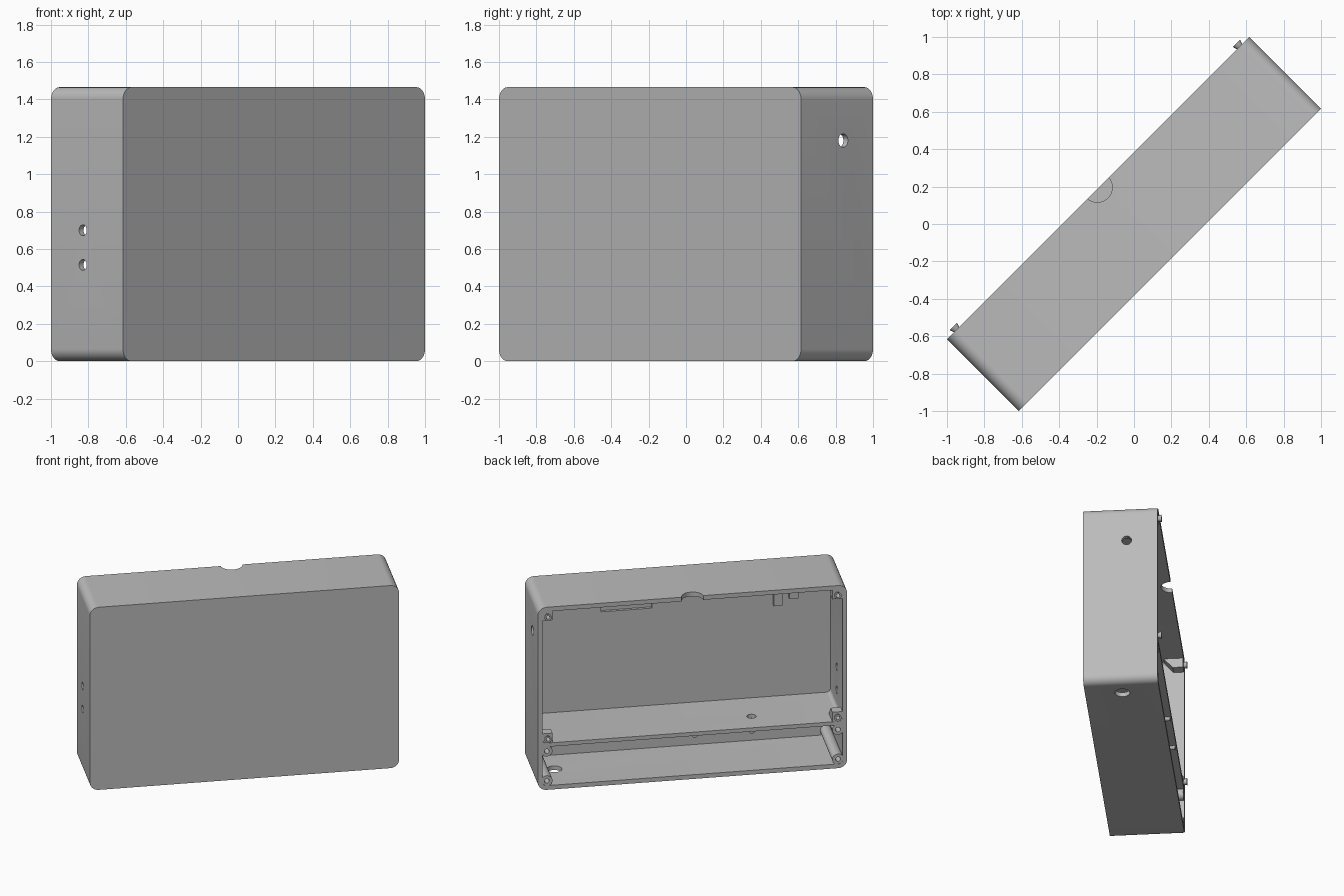
import bpy, bmesh, math
from mathutils import Matrix, Vector

cube = bpy.data.objects.get("Cube")
if cube:
    bpy.data.objects.remove(cube)

TURN = math.radians(45)          # the whole case stands diagonally
L, D, H = 1.142, 0.272, 1.465    # half length, half depth, height
WALL = 0.034
SHELF_LOW, SHELF_TOP = 0.345, 0.375

grey = bpy.data.materials.new("grey plastic")
grey.use_nodes = True
GREY = (0.5, 0.5, 0.5, 1)
grey.diffuse_color = GREY
grey.node_tree.nodes["Principled BSDF"].inputs["Base Color"].default_value = GREY


def make(name, bm):
    bmesh.ops.recalc_face_normals(bm, faces=bm.faces)
    mesh = bpy.data.meshes.new(name)
    bm.to_mesh(mesh)
    bm.free()
    mesh.materials.append(grey)
    ob = bpy.data.objects.new(name, mesh)
    ob.rotation_euler.z = TURN
    bpy.context.collection.objects.link(ob)
    return ob


def extrude(name, points, offset):
    """Prism from a flat outline."""
    bm = bmesh.new()
    face = bm.faces.new([bm.verts.new(p) for p in points])
    new = bmesh.ops.extrude_face_region(bm, geom=[face])["geom"]
    moved = [g for g in new if isinstance(g, bmesh.types.BMVert)]
    bmesh.ops.translate(bm, verts=moved, vec=Vector(offset))
    return make(name, bm)


def rounded_prism(name, half, z0, z1, y0, y1, r, steps=8):
    """Rounded rectangle seen from the front, running back in depth."""
    pts = []
    corners = ((half - r, z1 - r), (r - half, z1 - r), (r - half, z0 + r), (half - r, z0 + r))
    for i, (cx, cz) in enumerate(corners):
        for k in range(steps + 1):
            a = math.pi / 2 * (i + k / steps)
            pts.append((cx + r * math.cos(a), y0, cz + r * math.sin(a)))
    return extrude(name, pts, (0, y1 - y0, 0))


def box(name, x0, x1, y0, y1, z0, z1):
    return extrude(name, [(x0, y0, z0), (x1, y0, z0), (x1, y1, z0), (x0, y1, z0)], (0, 0, z1 - z0))


def rod(name, centre, r, length, axis, r2=None):
    bm = bmesh.new()
    turn = {"x": Matrix.Rotation(math.pi / 2, 4, "Y"),
            "y": Matrix.Rotation(-math.pi / 2, 4, "X"), "z": Matrix()}[axis]
    bmesh.ops.create_cone(bm, cap_ends=True, segments=32, radius1=r, radius2=r2 or r,
                          depth=length, matrix=Matrix.Translation(centre) @ turn)
    return make(name, bm)


def boolean(target, others, operation):
    """Join or cut a list of parts, then drop them."""
    bpy.context.view_layer.objects.active = target
    for ob in others:
        ob.hide_render = True
        mod = target.modifiers.new("shape", "BOOLEAN")
        mod.operation, mod.object, mod.solver = operation, ob, "EXACT"
        bpy.ops.object.modifier_apply(modifier=mod.name)
        bpy.data.objects.remove(ob)


# Shell with an upper and a lower compartment, open at the back
case = rounded_prism("case_shell", L, 0, H, -D, D, 0.065)
inner = L - WALL
boolean(case, [
    rounded_prism("upper_cut", inner, SHELF_TOP, H - WALL, WALL - D, D + 0.1, 0.03),
    rounded_prism("lower_cut", inner, WALL, SHELF_LOW, WALL - D, D + 0.1, 0.03),
    # finger notch in the top
    rod("notch_cut", (0, D + 0.005, H), 0.08, 0.2, "z"),
    # cable holes in the ends, shelf and floor
    rod("end_hole_cut", (L, 0.046, 1.18), 0.036, 0.3, "x"),
    rod("cable_hole_cut", (-L, 0.031, 0.70), 0.029, 0.3, "x"),
    rod("cable_hole_cut", (-L, 0.031, 0.515), 0.029, 0.3, "x"),
    rod("shelf_hole_cut", (-0.47, 0.075, 0.36), 0.035, 0.1, "z"),
    rod("floor_hole_cut", (0.972, 0, 0.02), 0.055, 0.1, "z"),
    # shallow pocket inside the front wall
    box("pocket_cut", 0.21, 0.587, 0.012 - D, 0, 1.154, 1.32),
], "DIFFERENCE")

# Tabs inside the front wall
box("long_tab", -0.75, -0.685, 0.03 - D, 0.065 - D, 1.11, H - 0.03)
box("short_tab", -0.87, -0.80, 0.03 - D, 0.065 - D, 1.16, H - 0.03)

for side, s in (("right", -1), ("left", 1)):
    # Tapered screw blocks under the top and on the shelf
    for level, base, d in (("top", H - WALL + 0.005, -1), ("shelf", SHELF_TOP - 0.005, 1)):
        x = s * (inner - 0.075)
        tip = base + d * 0.08
        block = extrude(f"{level}_{side}_screw_block",
                        [(x, D - 0.004, base), (x, D - 0.004, tip),
                         (x, D - 0.08, tip), (x, D - 0.15, base)], (s * 0.08, 0, 0))
        centre = (s * (inner - 0.038), D, base + d * 0.043)
        boolean(block, [rod("screw_hole_cut", centre, 0.018, 0.1, "y")], "DIFFERENCE")
        # Flared collar standing proud of the rim
        collar = rod(f"{level}_{side}_collar", (centre[0], D + 0.009, centre[2]), 0.019, 0.028, "y", 0.027)
        boolean(collar, [rod("screw_hole_cut", centre, 0.014, 0.1, "y")], "DIFFERENCE")

    # Round bosses running the full depth of the lower compartment
    for level, z in (("bottom", 0.07), ("middle", 0.308)):
        boss = rod(f"{level}_{side}_boss", (s * 1.075, 0.015, z), 0.042, 2 * D - 0.036, "y")
        boolean(boss, [rod("screw_hole_cut", (s * 1.075, D, z), 0.018, 0.3, "y")], "DIFFERENCE")

# Small nubs under the shelf edge
for i, x in enumerate((-0.02, -0.44)):
    rod(f"shelf_nub_{i + 1}", (x, D - 0.03, SHELF_LOW - 0.005), 0.018, 0.04, "y")

# Smooth the rounded surfaces and keep the edges sharp
for ob in bpy.context.scene.objects:
    if ob.type == "MESH" and ob.data.materials and ob.data.materials[0] == grey:
        bpy.ops.object.select_all(action="DESELECT")
        ob.select_set(True)
        bpy.context.view_layer.objects.active = ob
        bpy.ops.object.shade_smooth_by_angle(angle=math.radians(30))
